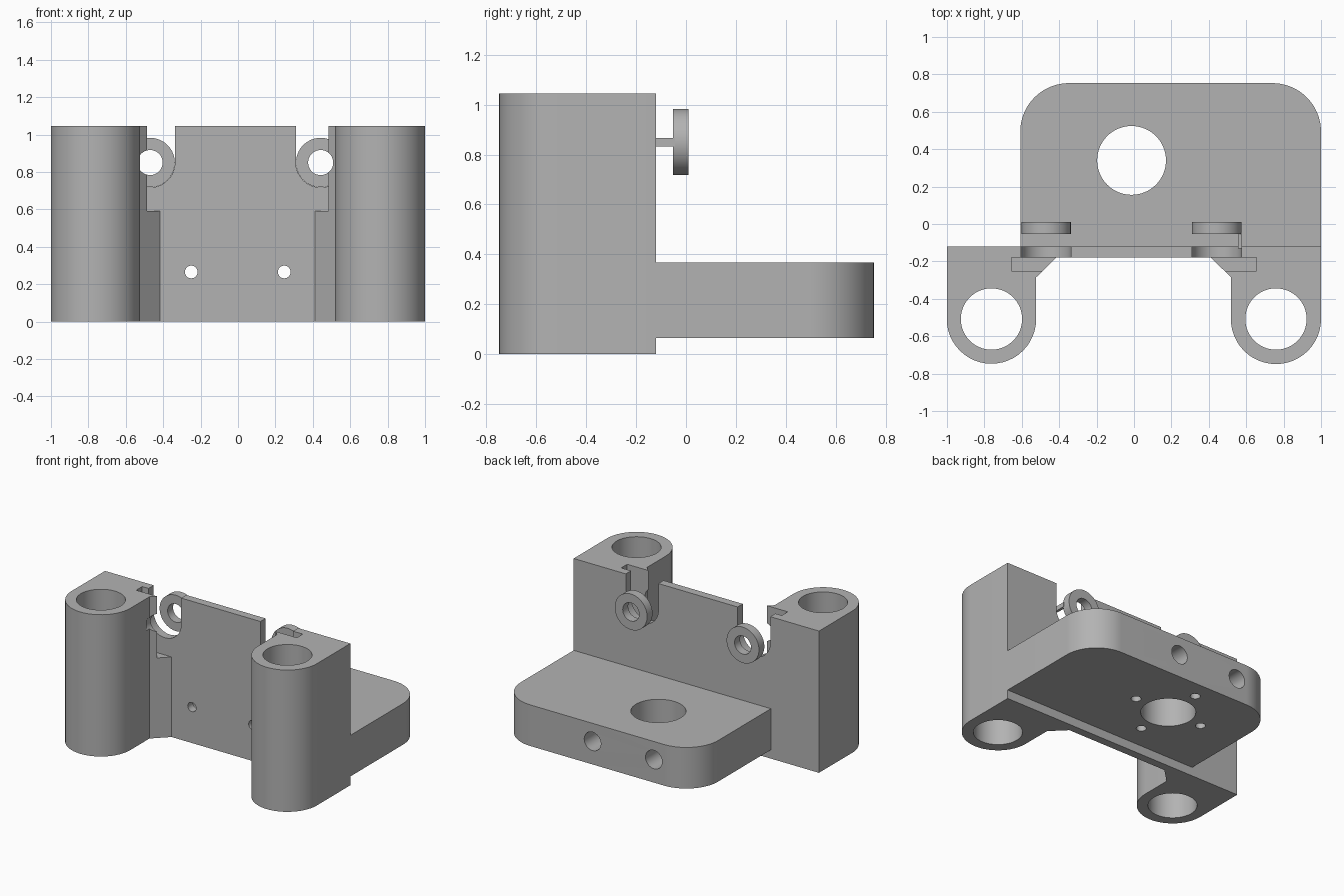
import bpy, bmesh
from math import pi, cos, sin
from mathutils import Matrix, Vector

cube = bpy.data.objects.get("Cube")
if cube:
    bpy.data.objects.remove(cube)

GREY = (0.45, 0.45, 0.45, 1)
mat = bpy.data.materials.new("plain grey")
mat.use_nodes = True
mat.diffuse_color = GREY
mat.node_tree.nodes["Principled BSDF"].inputs["Base Color"].default_value = GREY


def prism(name, pts, axis, lo, hi):
    """Extrude a closed outline: axis 'z' takes (x, y), axis 'y' takes (x, z)."""
    bm = bmesh.new()
    place = (lambda p, d: (p[0], p[1], d)) if axis == "z" else (lambda p, d: (p[0], d, p[1]))
    face = bm.faces.new([bm.verts.new(place(p, lo)) for p in pts])
    top = bmesh.ops.extrude_face_region(bm, geom=[face])["geom"]
    verts = [g for g in top if isinstance(g, bmesh.types.BMVert)]
    bmesh.ops.translate(bm, vec=Vector(place((0, 0), hi - lo)), verts=verts)
    bmesh.ops.recalc_face_normals(bm, faces=bm.faces[:])
    mesh = bpy.data.meshes.new(name)
    bm.to_mesh(mesh)
    bm.free()
    ob = bpy.data.objects.new(name, mesh)
    bpy.context.collection.objects.link(ob)
    mesh.materials.append(mat)
    return ob


def arc(cx, cy, r, a0, a1, n=24):
    return [(cx + r * cos(a0 + (a1 - a0) * i / n), cy + r * sin(a0 + (a1 - a0) * i / n))
            for i in range(n + 1)]


def circle(cx, cy, r, n=64):
    return arc(cx, cy, r, 0, 2 * pi, n)[:-1]


def rect(x0, x1, y0, y1):
    return [(x0, y0), (x1, y0), (x1, y1), (x0, y1)]


def cut(ob, *cutter):
    """Subtract a prism, then remove the cutter."""
    tool = prism("cutter", *cutter)
    tool.hide_render = True
    mod = ob.modifiers.new("cut", "BOOLEAN")
    mod.operation, mod.solver, mod.object = "DIFFERENCE", "EXACT", tool
    bpy.context.view_layer.objects.active = ob
    bpy.ops.object.modifier_apply(modifier=mod.name)
    bpy.data.objects.remove(tool)


def smooth(ob):
    bpy.ops.object.select_all(action="DESELECT")
    ob.select_set(True)
    bpy.context.view_layer.objects.active = ob
    bpy.ops.object.shade_smooth_by_angle(angle=pi / 6)


HEIGHT = 1.045
BACK, FRONT = -0.12, -0.18
TOWER_Y, TOWER_R = -0.508, 0.239
LUG_Z, LUG_R = 0.85, 0.132
LUGS = (-0.47, 0.442)

# Two round-fronted towers joined by a thin wall
outline = [(-1, BACK)]
outline += arc(-0.762, TOWER_Y, TOWER_R, pi, 2 * pi)
outline += [(-0.523, -0.285), (-0.416, FRONT), (0.412, FRONT), (0.518, -0.285)]
outline += arc(0.759, TOWER_Y, TOWER_R + 0.002, pi, 2 * pi)
outline += [(1, BACK)]
body = prism("towers_and_wall", outline, "z", 0, HEIGHT)

# Vertical bores in the towers
for x in (-0.762, 0.759):
    cut(body, circle(x, TOWER_Y, 0.164), "z", -0.1, HEIGHT + 0.1)

# Side slots, round-bottomed notches and screw holes
cut(body, rect(-0.655, -0.416, -0.25, FRONT), "z", 0.59, HEIGHT + 0.1)
cut(body, rect(0.412, 0.655, -0.25, FRONT), "z", 0.59, HEIGHT + 0.1)
for x in LUGS:
    notch = arc(x, LUG_Z, LUG_R + 0.001, pi, 2 * pi, 32)
    notch += [(x + LUG_R + 0.001, HEIGHT + 0.1), (x - LUG_R - 0.001, HEIGHT + 0.1)]
    cut(body, notch, "y", -0.2, 0)
    cut(body, circle(x, LUG_Z, 0.067), "y", -0.32, -0.19)
for x in (-0.25, 0.247):
    cut(body, circle(x, 0.265, 0.034, 32), "y", -0.3, 0)
smooth(body)

# Base plate with two rounded rear corners
R = 0.26
outline = [(-0.608, BACK), (1, BACK)]
outline += arc(1 - R, 0.753 - R, R, 0, pi / 2)
outline += arc(-0.608 + R, 0.753 - R, R, pi / 2, pi)
plate = prism("base_plate", outline, "z", 0.065, 0.368)

# Centre bore, rear bolt bores and blind holes underneath
cx, cy = -0.013, 0.34
cut(plate, circle(cx, cy, 0.184), "z", -0.1, 0.6)
for x in (-0.265, 0.235):
    cut(plate, circle(x, 0.235, 0.068, 32), "y", -0.3, 1)
for i in range(4):
    a = i * pi / 2
    cut(plate, circle(cx + 0.28 * cos(a), cy + 0.28 * sin(a), 0.034, 24), "z", 0, 0.15)
smooth(plate)

# Ring lugs behind the notches
for name, x in zip(("right_lug", "left_lug"), LUGS):
    lug = prism(name, circle(x, LUG_Z, LUG_R), "y", -0.053, 0.01)
    cut(lug, circle(x, LUG_Z, 0.067), "y", -0.2, 0.2)
    smooth(lug)

# Small tab tying one lug to the tower
prism("lug_tab", rect(0.555, 0.575, 0.833, 0.867), "y", BACK - 0.01, -0.045)
